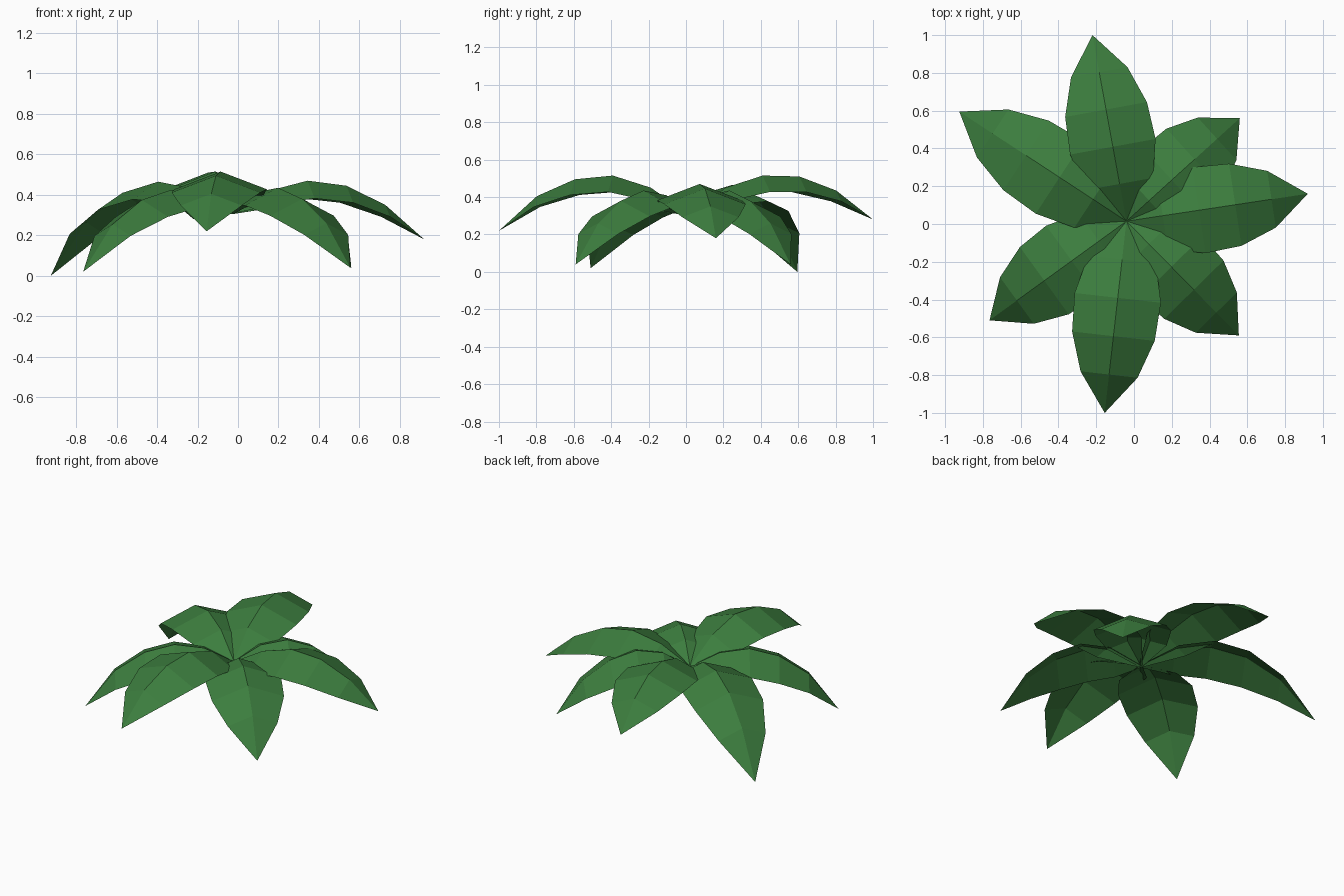
import bpy, bmesh
from mathutils import Vector

if "Cube" in bpy.data.objects:
    bpy.data.objects.remove(bpy.data.objects["Cube"])

green = bpy.data.materials.new("leaf green")
green.diffuse_color = (0.045, 0.205, 0.048, 1)
green.use_nodes = True
green.node_tree.nodes["Principled BSDF"].inputs["Base Color"].default_value = green.diffuse_color

CENTRE = Vector((-0.04, 0.015))
HALF_WIDTHS = (0.015, 0.18, 0.23, 0.22, 0.152)   # base ring to last ring before the tip
FOLD = 0.38                                      # how far the sides droop per unit width


def make_leaf(name, tip, heights):
    """Folded leaf: a midrib arching out to a pointed tip, with drooping sides."""
    bm = bmesh.new()
    run = Vector(tip) - CENTRE
    side = Vector((-run.y, run.x)).normalized()
    rings = []
    for i, w in enumerate(HALF_WIDTHS):
        p, z = CENTRE + run * (i / 5), heights[i]
        rings.append([bm.verts.new((*(p + side * w * s), z - FOLD * w * abs(s)))
                      for s in (1, 0, -1)])
    point = bm.verts.new((*tip, heights[5]))
    for a, b in zip(rings, rings[1:]):
        for k in (0, 1):
            bm.faces.new((a[k], a[k + 1], b[k + 1], b[k]))
    for k in (0, 1):
        bm.faces.new((rings[-1][k], rings[-1][k + 1], point))
    bmesh.ops.recalc_face_normals(bm, faces=bm.faces)
    if sum(f.normal.z for f in bm.faces) < 0:
        bmesh.ops.reverse_faces(bm, faces=bm.faces)
    mesh = bpy.data.meshes.new(name)
    bm.to_mesh(mesh)
    bm.free()
    mesh.materials.append(green)
    bpy.context.collection.objects.link(bpy.data.objects.new(name, mesh))


# Raised leaves
make_leaf("back_leaf", (-0.22, 1.0), (0.31, 0.45, 0.515, 0.51, 0.435, 0.28))
make_leaf("front_leaf", (-0.155, -1.0), (0.31, 0.45, 0.515, 0.495, 0.405, 0.22))
make_leaf("right_leaf", (0.92, 0.16), (0.31, 0.42, 0.47, 0.445, 0.35, 0.18))

# Drooping leaves
make_leaf("back_left_leaf", (-0.925, 0.595), (0.31, 0.43, 0.465, 0.41, 0.265, 0.0))
make_leaf("front_left_leaf", (-0.765, -0.51), (0.31, 0.40, 0.425, 0.375, 0.255, 0.02))
make_leaf("front_right_leaf", (0.555, -0.59), (0.31, 0.41, 0.435, 0.38, 0.26, 0.04))
make_leaf("back_right_leaf", (0.56, 0.56), (0.31, 0.41, 0.435, 0.38, 0.26, 0.04))
